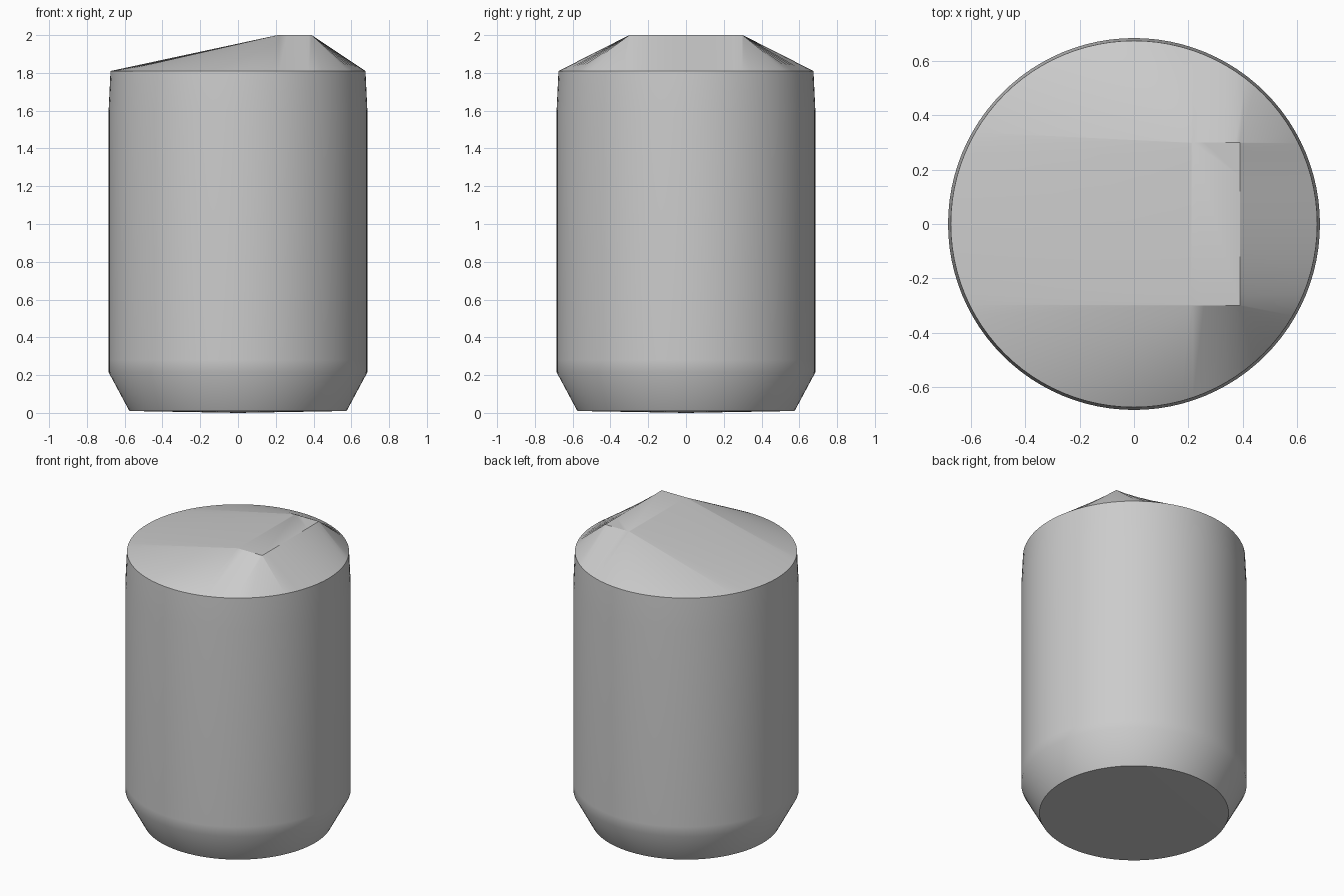
import bpy, bmesh, math

cube = bpy.data.objects.get("Cube")
if cube:
    bpy.data.objects.remove(cube, do_unlink=True)

SIDES = 96
grey = bpy.data.materials.new("plain_grey")
grey.use_nodes = True
COLOUR = (0.6, 0.6, 0.6, 1)
grey.diffuse_color = COLOUR
grey.node_tree.nodes["Principled BSDF"].inputs["Base Color"].default_value = COLOUR


def circle(radius):
    return [(radius * math.cos(math.tau * i / SIDES),
             radius * math.sin(math.tau * i / SIDES)) for i in range(SIDES)]


def ring(bm, points, z):
    return [bm.verts.new((x, y, z)) for x, y in points]


def bridge(bm, low, high):
    for i in range(SIDES):
        j = (i + 1) % SIDES
        bm.faces.new((low[i], low[j], high[j], high[i]))


def clamp(value, low, high):
    return max(low, min(high, value))


bm = bmesh.new()

# Body: chamfered foot, straight wall, slight taper under the rim
profile = [(0.575, 0.01), (0.685, 0.215), (0.685, 0.28), (0.685, 1.6), (0.675, 1.81)]
rings = [ring(bm, circle(r), z) for r, z in profile]
for low, high in zip(rings, rings[1:]):
    bridge(bm, low, high)

# Underside: very shallow cone
tip = bm.verts.new((0, 0, 0))
for i in range(SIDES):
    bm.faces.new((tip, rings[0][(i + 1) % SIDES], rings[0][i]))

# Roof: each rim point rises to the nearest point of an off-centre rectangle
plateau = [(clamp(x, 0.21, 0.39), clamp(y, -0.3, 0.3)) for x, y in circle(0.675)]
top = ring(bm, plateau, 2.0)
bridge(bm, rings[-1], top)
bm.faces.new(top)
bmesh.ops.remove_doubles(bm, verts=bm.verts[:], dist=0.0001)
bmesh.ops.recalc_face_normals(bm, faces=bm.faces[:])

mesh = bpy.data.meshes.new("capped_cylinder")
bm.to_mesh(mesh)
bm.free()
mesh.materials.append(grey)
body = bpy.data.objects.new("capped_cylinder", mesh)
bpy.context.collection.objects.link(body)

bpy.ops.object.select_all(action="DESELECT")
body.select_set(True)
bpy.context.view_layer.objects.active = body
bpy.ops.object.shade_smooth_by_angle(angle=math.radians(30))
